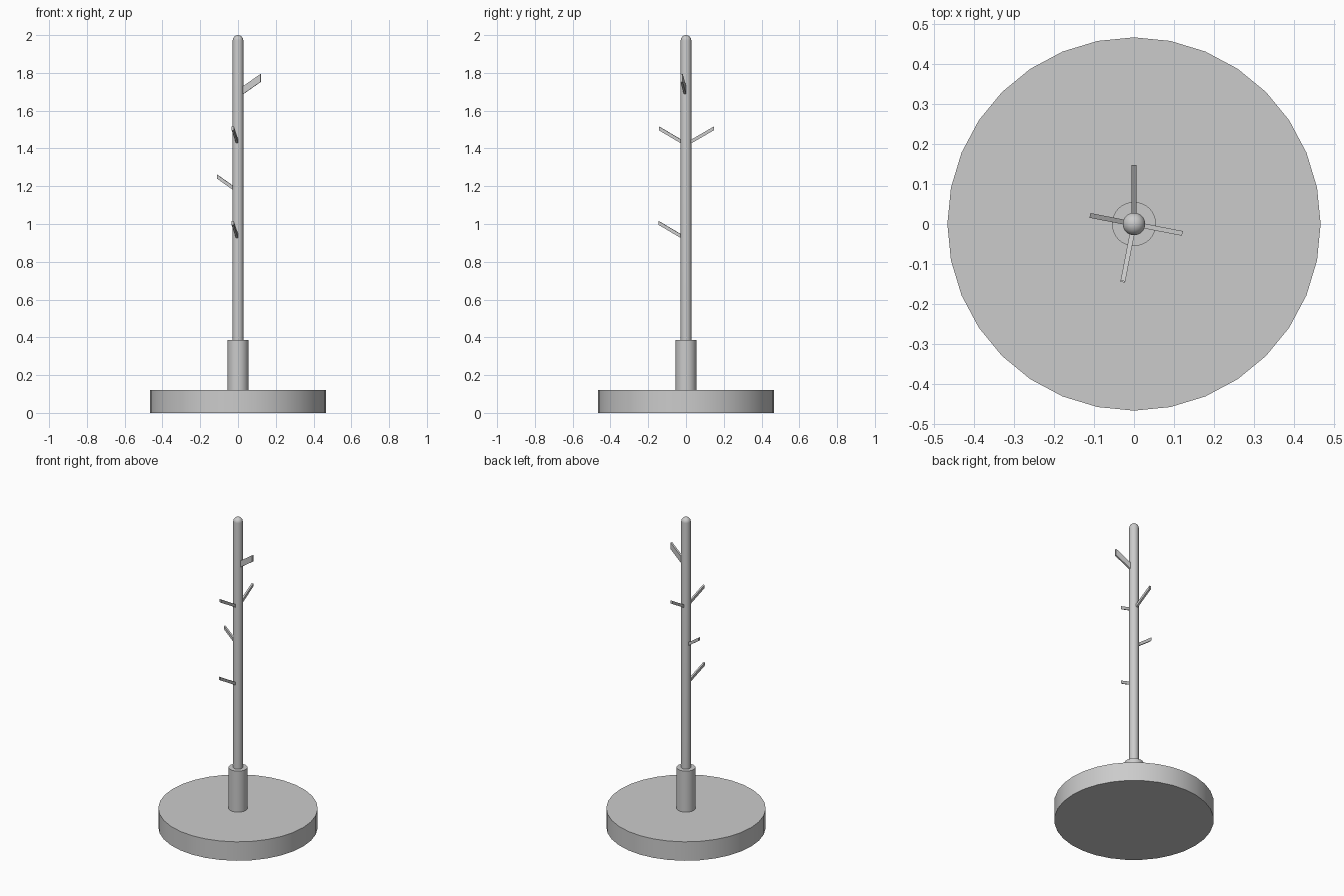
import bpy, bmesh
from math import sin, cos, pi, radians
from mathutils import Matrix

if "Cube" in bpy.data.objects:
    bpy.data.objects.remove(bpy.data.objects["Cube"])


def finish(name, bm, smooth=True):
    bmesh.ops.recalc_face_normals(bm, faces=bm.faces)
    mesh = bpy.data.meshes.new(name)
    bm.to_mesh(mesh)
    bm.free()
    obj = bpy.data.objects.new(name, mesh)
    bpy.context.collection.objects.link(obj)
    if smooth:
        bpy.ops.object.select_all(action='DESELECT')
        obj.select_set(True)
        bpy.context.view_layer.objects.active = obj
        bpy.ops.object.shade_smooth_by_angle(angle=radians(30))
    return obj


def lathe(name, profile, sides=32):
    """Spin an (r, z) profile around the z axis."""
    bm = bmesh.new()
    verts = [bm.verts.new((r, 0, z)) for r, z in profile]
    edges = [bm.edges.new(pair) for pair in zip(verts, verts[1:])]
    bmesh.ops.spin(bm, geom=verts + edges, cent=(0, 0, 0), axis=(0, 0, 1),
                   angle=2 * pi, steps=sides, use_duplicate=False)
    bmesh.ops.remove_doubles(bm, verts=bm.verts, dist=1e-5)
    return finish(name, bm)


def peg(name, angle, reach, z_tip, slope, height, width=0.012):
    """Upward-slanting flat bar with a vertical end, starting inside the pole."""
    bm = bmesh.new()
    bmesh.ops.create_cube(bm, size=1)
    start = 0.015
    for v in bm.verts:
        x = reach if v.co.x > 0 else start
        z = z_tip - slope * (reach - x) - (height if v.co.z < 0 else 0)
        v.co = (x, v.co.y * width, z)
    bmesh.ops.transform(bm, matrix=Matrix.Rotation(radians(angle), 4, 'Z'), verts=bm.verts)
    return finish(name, bm, smooth=False)


# Round base and collar
lathe("base", [(0, 0), (0.466, 0), (0.466, 0.122), (0, 0.122)])
lathe("collar", [(0, 0.12), (0.055, 0.12), (0.055, 0.386), (0, 0.386)])

# Pole with a domed top
R = 0.028
dome = [(R * cos(a), 2 - R + R * sin(a)) for a in [i * pi / 16 for i in range(8)]]
lathe("pole", [(0, 0.37), (R, 0.37)] + dome + [(0, 2.0)])

# Hanging pegs: angle around pole, reach, tip height, slope, bar height
peg("peg_top_right", -11, 0.123, 1.795, 0.69, 0.042)
peg("peg_upper_back", 90, 0.147, 1.516, 0.58, 0.02)
peg("peg_upper_front", -101, 0.145, 1.516, 0.58, 0.02)
peg("peg_middle_left", 169, 0.112, 1.261, 0.69, 0.021)
peg("peg_lower_front", -101, 0.148, 1.016, 0.58, 0.02)
